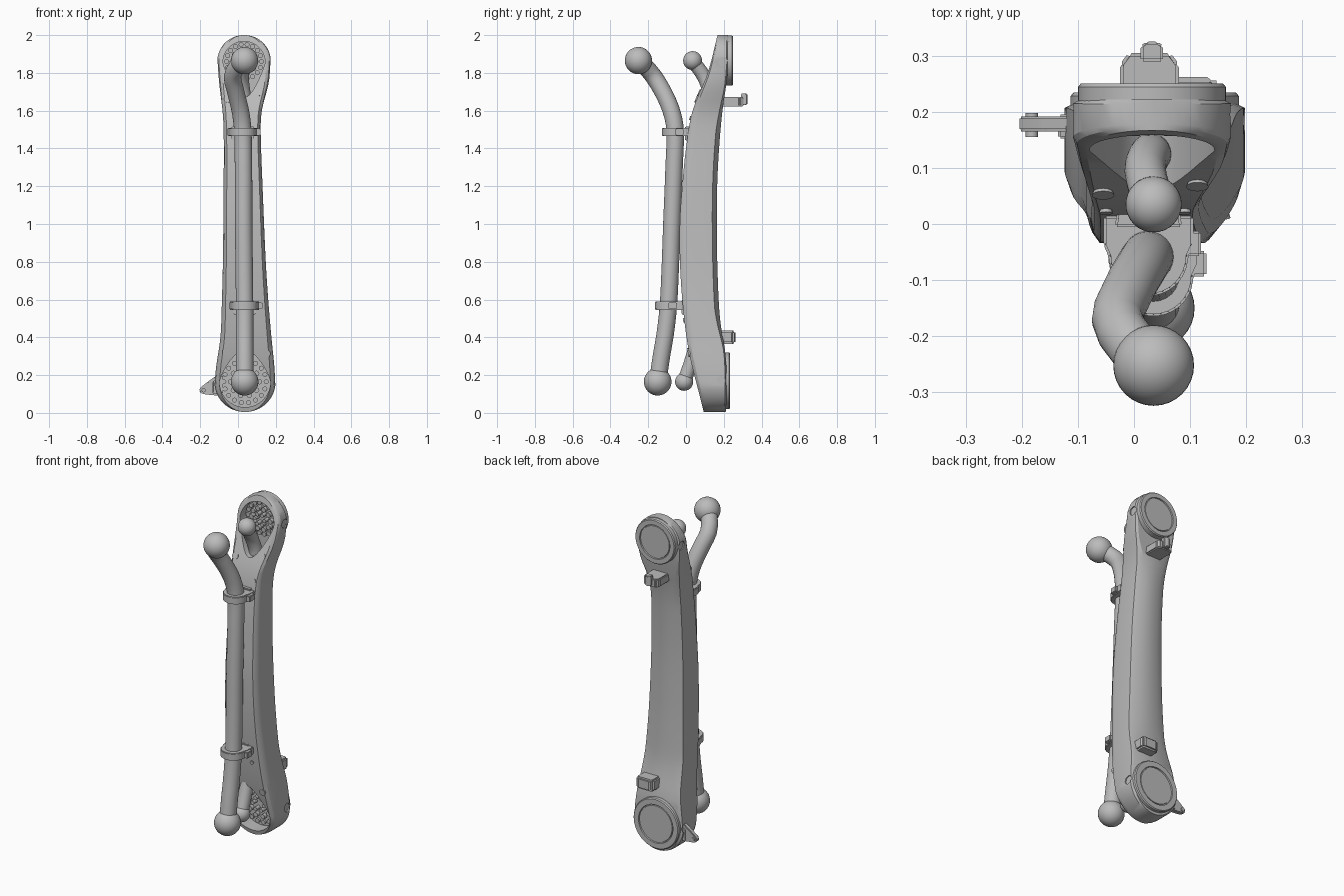
import bpy, bmesh, math
from mathutils import Vector, Matrix

if "Cube" in bpy.data.objects:
    bpy.data.objects.remove(bpy.data.objects["Cube"])

grey = bpy.data.materials.new("plain grey")
grey.use_nodes = True
GREY = (0.5, 0.5, 0.5, 1)
grey.diffuse_color = GREY
grey.node_tree.nodes["Principled BSDF"].inputs["Base Color"].default_value = GREY


def finish(bm, name, angle=35):
    bmesh.ops.recalc_face_normals(bm, faces=bm.faces)
    me = bpy.data.meshes.new(name)
    bm.to_mesh(me)
    bm.free()
    me.materials.append(grey)
    ob = bpy.data.objects.new(name, me)
    bpy.context.collection.objects.link(ob)
    bpy.ops.object.select_all(action="DESELECT")
    bpy.context.view_layer.objects.active = ob
    ob.select_set(True)
    bpy.ops.object.shade_smooth_by_angle(angle=math.radians(angle))
    return ob


def loft(bm, rings):
    """Skin a list of equal-length point rings and cap both ends."""
    vs = [[bm.verts.new(p) for p in r] for r in rings]
    n = len(vs[0])
    for a, b in zip(vs, vs[1:]):
        for i in range(n):
            bm.faces.new((a[i], a[(i + 1) % n], b[(i + 1) % n], b[i]))
    bm.faces.new(vs[0][::-1])
    bm.faces.new(vs[-1])


def disc(cx, cz, r, y, n=48):
    return [(cx + r * math.cos(t * math.tau / n), y, cz + r * math.sin(t * math.tau / n)) for t in range(n)]


def lathe(name, cx, cz, profile):
    bm = bmesh.new()
    loft(bm, [disc(cx, cz, r, y) for r, y in profile])
    return finish(bm, name)


def prism(name, outline, depth, axis="y", bevel=0.006):
    """Extrude a 2D outline: (x, z) along y, or (x, y) along z."""
    bm = bmesh.new()
    put = (lambda p, d: (p[0], d, p[1])) if axis == "y" else (lambda p, d: (p[0], p[1], d))
    loft(bm, [[put(p, d) for p in outline] for d in depth])
    if bevel:
        bmesh.ops.recalc_face_normals(bm, faces=bm.faces)
        bmesh.ops.bevel(bm, geom=bm.edges[:], offset=bevel, segments=2, affect="EDGES", clamp_overlap=True)
    return finish(bm, name)


def lerp(table, z, col):
    """Smoothly interpolated lookup in a table sorted by its first column."""
    def slope(i):
        a, b = table[max(i - 1, 0)], table[min(i + 1, len(table) - 1)]
        return (b[col] - a[col]) / (b[0] - a[0])
    for i in range(len(table) - 1):
        a, b = table[i], table[i + 1]
        if z <= b[0]:
            h = b[0] - a[0]
            t = max(0, (z - a[0]) / h)
            return ((2*t**3 - 3*t*t + 1) * a[col] + (t**3 - 2*t*t + t) * h * slope(i)
                    + (3*t*t - 2*t**3) * b[col] + (t**3 - t*t) * h * slope(i + 1))
    return table[-1][col]


# Link housing: z, front y, back y
DEPTH = [(0, .095, .21), (.1, .07, .215), (.3, .02, .21), (.5, -.01, .18), (.75, -.03, .167),
         (1, -.033, .163), (1.2, -.02, .165), (1.4, 0, .175), (1.6, .035, .193), (1.8, .115, .22), (2, .167, .222)]
# z, left x, right x between the round ends
WIDTH = [(.17, -.123, .197), (.25, -.115, .192), (.4, -.093, .177), (.6, -.085, .16), (.8, -.08, .147),
         (1.2, -.076, .13), (1.5, -.076, .12), (1.6, -.082, .126), (1.75, -.1, .163), (1.86, -.108, .172)]
LOW, HIGH = (.037, .165, .16), (.032, 1.86, .14)


def station(z):
    if z < LOW[1] or z > HIGH[1]:
        cx, cz, r = LOW if z < 1 else HIGH
        w = math.sqrt(max(r * r - (z - cz) ** 2, 0)) + .002
        xl, xr = cx - w, cx + w
    else:
        xl, xr = lerp(WIDTH, z, 1), lerp(WIDTH, z, 2)
    f, b = lerp(DEPTH, z, 1), lerp(DEPTH, z, 2)
    w = xr - xl
    mid = max(0, min(1, (z - .35) / .2, (1.7 - z) / .2))
    c, d = w * .08, (b - f) * .22
    e, g = w * (.05 + .2 * mid), .008 + .016 * mid
    return [(xl + c, f, z), (xr - c, f, z), (xr - c * .3, f + d * .4, z), (xr, f + d, z), (xr, b - g, z),
            (xr - e, b, z), (xl + e, b, z), (xl, b - g, z), (xl, f + d, z), (xl + c * .3, f + d * .4, z)]


zs = [LOW[1] - LOW[2] * math.cos(i * math.pi / 24) for i in range(12)]
zs += [LOW[1] + (HIGH[1] - LOW[1]) * i / 40 for i in range(41)]
zs += [HIGH[1] + HIGH[2] * math.sin(i * math.pi / 24) for i in range(1, 13)]
bm = bmesh.new()
loft(bm, [station(z) for z in zs])
housing = finish(bm, "link_housing", 28)


def cut(target, cutter):
    cutter.hide_render = True
    cutter.hide_viewport = True
    m = target.modifiers.new("cut", "BOOLEAN")
    m.operation, m.object, m.solver = "DIFFERENCE", cutter, "EXACT"
    bpy.context.view_layer.objects.active = target
    bpy.ops.object.modifier_apply(modifier=m.name)
    bpy.data.objects.remove(cutter)


def teardrop(cx, cz, r, tip, n=40):
    """Circle drawn out to a rounded tip at height tip."""
    s = 1 if tip > cz else -1
    pts = []
    for i in range(n):
        a = i * math.tau / n
        x, z = r * math.cos(a), r * math.sin(a)
        k = max(0, z * s / r)
        pts.append((cx + x * (1 - .25 * k), cz + z + s * k * k * (abs(tip - cz) - r)))
    return pts


# Open sockets at both ends, and shallow dimples in the sides
cut(housing, prism("upper_socket", teardrop(.032, 1.855, .112, 1.67), (-.2, .19), bevel=0))
cut(housing, prism("lower_socket", teardrop(.037, .165, .135, .33), (-.2, .17), bevel=0))
for x, y, z in [(.18, .195, 1.86), (-.116, .195, 1.86), (.205, .185, .17), (-.131, .185, .17)]:
    bm = bmesh.new()
    bmesh.ops.create_cone(bm, cap_ends=True, segments=24, radius1=.025, radius2=.025, depth=.03,
                          matrix=Matrix.Translation((x, y, z)) @ Matrix.Rotation(math.pi / 2, 4, "Y"))
    cut(housing, finish(bm, "side_dimple"))
bpy.context.view_layer.objects.active = housing
housing.select_set(True)
bpy.ops.object.shade_smooth_by_angle(angle=math.radians(28))

# Bolt rings on the socket floors
bm = bmesh.new()
for (cx, cz, floor, radius) in [(.032, 1.86, .19, .092), (.037, .165, .17, .112)]:
    for count, rr, size, tall in [(18, radius, .013, .015), (10, radius * .68, .014, .025), (6, radius * .34, .011, .035)]:
        for i in range(count):
            a = i * math.tau / count
            p = (cx + rr * math.cos(a), floor - tall / 2 + .002, cz + rr * math.sin(a))
            bmesh.ops.create_cone(bm, cap_ends=True, segments=12, radius1=size, radius2=size, depth=tall,
                                  matrix=Matrix.Translation(p) @ Matrix.Rotation(math.pi / 2, 4, "X"))
finish(bm, "socket_bolts")

# Round covers on the back
for name, cx, cz, r, y in [("upper_cover", .032, 1.865, .132, .25), ("lower_cover", .037, .17, .15, .234)]:
    lathe(name, cx, cz, [(r, .19), (r, y - .006), (r - .005, y), (r * .76, y), (r * .75, y - .008),
                         (r * .72, y - .008), (r * .71, y - .003)])

# Screws on the sloping front
bm = bmesh.new()
for x, z in [(.113, 1.695), (-.055, 1.66), (.152, .315), (-.063, .325), (.1, .49), (-.04, .49), (.09, 1.56), (-.05, 1.56)]:
    s = .02 if z > 1.6 or z < .4 else .012
    n = Vector((0, lerp(DEPTH, z + .02, 1) - lerp(DEPTH, z - .02, 1), .04))
    turn = Vector((0, n.z, -n.y)).to_track_quat("Z", "Y").to_matrix().to_4x4()
    bmesh.ops.create_cone(bm, cap_ends=True, segments=16, radius1=s, radius2=s * .8, depth=.012,
                          matrix=Matrix.Translation((x, lerp(DEPTH, z, 1), z)) @ turn)
finish(bm, "front_screws")


def tube(name, path, r):
    """Round tube through the path points, given bottom to top as (z, x, y)."""
    bm = bmesh.new()
    n, segs, rings = 60, 24, []
    at = lambda z: Vector((lerp(path, z, 1), lerp(path, z, 2), z))
    for i in range(n + 1):
        z = path[0][0] + (path[-1][0] - path[0][0]) * i / n
        q = (at(z + .01) - at(z - .01)).normalized()
        u = Vector((1, 0, 0)) - q * q.x
        u.normalize()
        v = q.cross(u)
        rings.append([at(z) + r * (u * math.cos(k * math.tau / segs) + v * math.sin(k * math.tau / segs))
                      for k in range(segs)])
    loft(bm, rings)
    return finish(bm, name)


def ball(name, p, r):
    bm = bmesh.new()
    bmesh.ops.create_uvsphere(bm, u_segments=32, v_segments=20, radius=r, matrix=Matrix.Translation(p))
    finish(bm, name)


# Outer and inner conduits with ball ends
OUTER = [(.165, .035, -.15), (.3, .035, -.13), (.42, .035, -.11), (.56, .035, -.094), (.75, .033, -.084), (1, .03, -.075),
         (1.3, .029, -.063), (1.5, .025, -.058), (1.6, .012, -.078), (1.7, -.012, -.122), (1.79, -.028, -.178), (1.865, .02, -.245)]
INNER = [(.165, .03, -.01), (.28, .03, .03), (.4, .03, .06), (1, .03, .08), (1.4, .03, .1), (1.68, .03, .125),
         (1.78, .02, .095), (1.865, .035, .035)]
tube("outer_conduit", OUTER, .046)
tube("inner_conduit", INNER, .037)
ball("outer_top_ball", (.035, -.252, 1.865), .072)
ball("outer_bottom_ball", (.035, -.15, .165), .073)
ball("inner_top_ball", (.035, .035, 1.865), .05)
ball("inner_bottom_ball", (.03, -.01, .165), .048)

# Clamps: a U-shaped collar with a bolt ear
for name, z, reach in [("upper_clamp", 1.487, .015), ("lower_clamp", .567, -.005)]:
    cx, cy = lerp(OUTER, z, 1), lerp(OUTER, z, 2)
    arc = [(cx + .071 * math.cos(a), cy + .071 * math.sin(a)) for a in [math.pi * (1 + i / 16) for i in range(17)]]
    prism(name, arc + [(cx + .08, cy + .02), (cx + .08, reach), (cx - .08, reach), (cx - .08, cy + .02)],
          (z - .022, z + .022), "z", .004)
    prism(name + "_ear", [(cx + .06, cy), (cx + .094, cy), (cx + .094, cy + .045), (cx + .06, cy + .045)],
          (z - .018, z + .018), "z", .004)
    prism(name + "_foot", [(cx - .06, reach - .02), (cx + .06, reach - .02), (cx + .05, .06), (cx - .05, .06)],
          (z - .045, z + .03), "z", .004)

# Rear brackets
prism("upper_rear_bracket", [(-.025, .17), (.08, .17), (.08, .285), (.065, .305), (-.01, .305), (-.025, .285)],
      (1.622, 1.672), "z")
prism("upper_rear_nub", [(.012, .29), (.052, .29), (.052, .318), (.042, .325), (.022, .325), (.012, .318)],
      (1.63, 1.69), "z", .004)
prism("lower_rear_bracket", [(.04, .15), (.15, .15), (.155, .25), (.14, .262), (.055, .262), (.04, .25)],
      (.365, .435), "z", .012)

# Side lug with its pin
prism("side_lug", [(-.09, .09), (-.175, .098), (-.198, .105), (-.206, .12), (-.198, .135), (-.16, .165), (-.11, .2)],
      (.165, .192), "y", .004)
prism("side_lug_web", [(-.08, .1), (-.135, .1), (-.135, .165), (-.08, .2)], (.152, .195), "y", .004)
lathe("side_lug_pin", -.182, .12, [(.011, .155), (.011, .198)])
